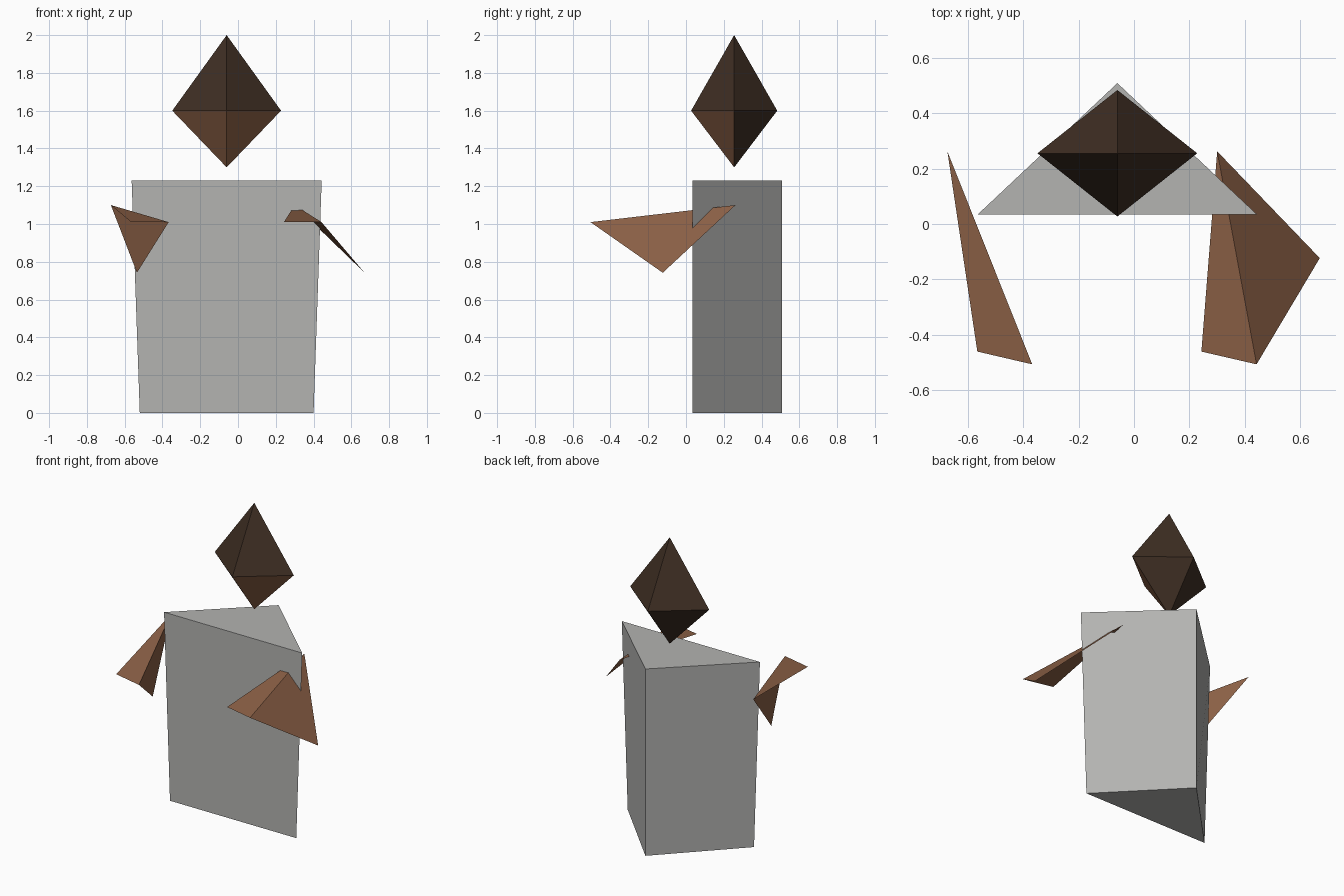
import bpy
import bmesh

cube = bpy.data.objects.get("Cube")
if cube:
    bpy.data.objects.remove(cube, do_unlink=True)


def material(name, hex_colour):
    def linear(c):
        return c / 12.92 if c <= 0.04045 else ((c + 0.055) / 1.055) ** 2.4
    rgb = [linear(int(hex_colour[i:i + 2], 16) / 255) for i in (0, 2, 4)]
    mat = bpy.data.materials.new(name)
    mat.use_nodes = True
    mat.diffuse_color = (*rgb, 1)
    bsdf = mat.node_tree.nodes["Principled BSDF"]
    bsdf.inputs["Base Color"].default_value = (*rgb, 1)
    bsdf.inputs["Roughness"].default_value = 0.9
    return mat


grey = material("grey cloth", "b3b3b1")
skin = material("brown skin", "8f6348")
hair = material("dark hair", "3e2e23")


def add_part(name, points, faces, mats, closed=True):
    bm = bmesh.new()
    verts = [bm.verts.new(p) for p in points]
    for face in faces:
        bm.faces.new([verts[i] for i in face])
    if closed:
        bmesh.ops.recalc_face_normals(bm, faces=bm.faces)
    mesh = bpy.data.meshes.new(name)
    bm.to_mesh(mesh)
    bm.free()
    for mat in mats:
        mesh.materials.append(mat)
    obj = bpy.data.objects.new(name, mesh)
    bpy.context.collection.objects.link(obj)
    return obj


MID = -0.06

# Body: three-sided prism, slightly wider at the shoulders
body_points = []
for z, half in ((0, 0.46), (1.23, 0.503)):
    body_points += [(MID - half, 0.035, z), (MID + half, 0.035, z), (MID, 0.508, z)]
sides = [(i, (i + 1) % 3, (i + 1) % 3 + 3, i + 3) for i in range(3)]
add_part("body", body_points, [(0, 1, 2), (3, 4, 5)] + sides, [grey])

# Head: double pyramid, face on the lower front, hair elsewhere
cy, cz = 0.255, 1.6
ring = [(MID - 0.288, cy, cz), (MID, cy - 0.228, cz),
        (MID + 0.288, cy, cz), (MID, cy + 0.228, cz)]
tips = [(MID, cy, 2.0), (MID, cy, 1.3)]
head = add_part("head", ring + tips,
                [(i, (i + 1) % 4, tip) for tip in (4, 5) for i in range(4)],
                [hair, skin])
for poly in head.data.polygons:
    poly.material_index = int(poly.normal.z < 0 and poly.normal.y < 0)

# Arms: two folded triangles each, from shoulder to hand with a hanging elbow
for name, xs in (("left_arm", (0.30, 0.243, 0.442, 0.67)),
                 ("right_arm", (-0.673, -0.565, -0.367, -0.535))):
    yz = ((0.262, 1.10), (-0.46, 1.01), (-0.506, 1.01), (-0.123, 0.742))
    add_part(name, [(x, y, z) for x, (y, z) in zip(xs, yz)],
             [(0, 1, 2), (0, 2, 3)], [skin], closed=False)
